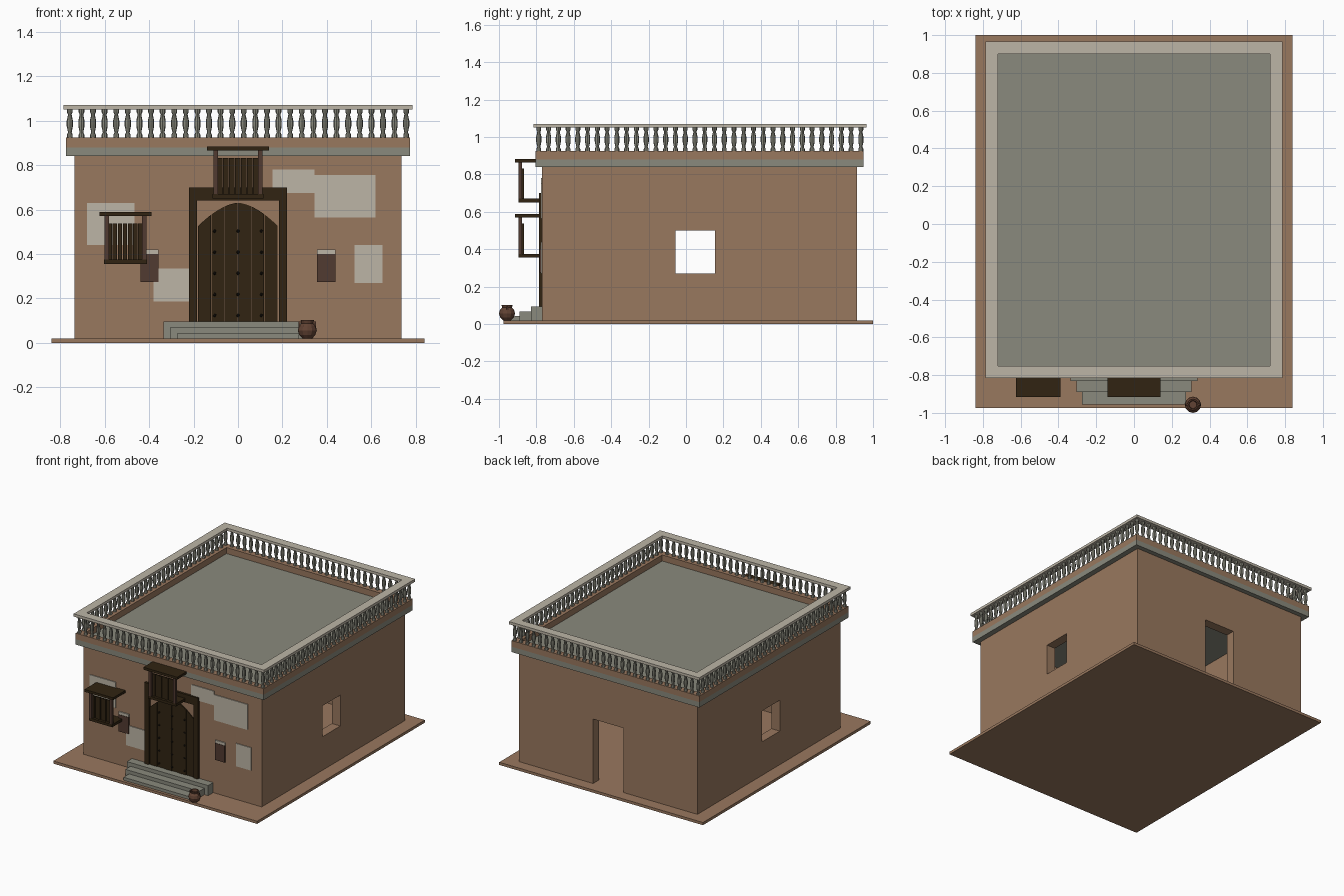
import bpy
import bmesh
from math import sin, cos, pi, radians
from mathutils import Matrix, Vector

cube = bpy.data.objects.get("Cube")
if cube:
    bpy.data.objects.remove(cube, do_unlink=True)


def material(name, srgb):
    """Flat material from a display colour, stored as linear values."""
    color = [((c + 0.055) / 1.055) ** 2.4 for c in srgb] + [1.0]
    mat = bpy.data.materials.new(name)
    mat.use_nodes = True
    mat.diffuse_color = color
    shader = mat.node_tree.nodes["Principled BSDF"]
    shader.inputs["Base Color"].default_value = color
    shader.inputs["Roughness"].default_value = 0.9
    return mat


CLAY = material("clay plaster", (0.60, 0.47, 0.37))
STONE = material("grey stone", (0.54, 0.54, 0.49))
PALE = material("pale plaster", (0.74, 0.71, 0.65))
WOOD = material("dark wood", (0.19, 0.14, 0.07))
POST = material("red brown wood", (0.32, 0.23, 0.19))
POT = material("terracotta", (0.38, 0.26, 0.20))
IRON = material("black iron", (0.09, 0.07, 0.05))


def finish(name, bm, mat, smooth=False):
    bmesh.ops.recalc_face_normals(bm, faces=bm.faces[:])
    mesh = bpy.data.meshes.new(name)
    bm.to_mesh(mesh)
    bm.free()
    mesh.materials.append(mat)
    obj = bpy.data.objects.new(name, mesh)
    bpy.context.collection.objects.link(obj)
    if smooth:
        bpy.ops.object.select_all(action="DESELECT")
        obj.select_set(True)
        bpy.context.view_layer.objects.active = obj
        bpy.ops.object.shade_smooth_by_angle(angle=radians(40))
    return obj


def add_box(bm, x, y, z):
    """Add a box spanning the three (low, high) ranges."""
    size = [b - a for a, b in (x, y, z)]
    mid = Vector([(a + b) / 2 for a, b in (x, y, z)])
    bmesh.ops.create_cube(bm, size=1, matrix=Matrix.Translation(mid) @ Matrix.Diagonal((*size, 1)))


def boxes(name, mat, *spans):
    bm = bmesh.new()
    for span in spans:
        add_box(bm, *span)
    return finish(name, bm, mat)


def ring(name, mat, x, y, z, width):
    """Rectangular frame lying flat, without overlapping corners."""
    bm = bmesh.new()
    loops = []
    for inset in (0, width):
        for h in z:
            loops.append([bm.verts.new((px, py, h)) for px, py in (
                (x[0] + inset, y[0] + inset), (x[1] - inset, y[0] + inset),
                (x[1] - inset, y[1] - inset), (x[0] + inset, y[1] - inset))])
    order = [loops[0], loops[1], loops[3], loops[2]]
    for a, b in zip(order, order[1:] + order[:1]):
        for i in range(4):
            j = (i + 1) % 4
            bm.faces.new((a[i], a[j], b[j], b[i]))
    return finish(name, bm, mat)


def lathe(bm, profile, center, sides):
    """Turn (radius, height) points around a vertical axis."""
    cx, cy, cz = center
    rows = [[bm.verts.new((cx + r * cos(2 * pi * i / sides), cy + r * sin(2 * pi * i / sides), cz + h))
             for i in range(sides)] for r, h in profile]
    for a, b in zip(rows, rows[1:]):
        for i in range(sides):
            j = (i + 1) % sides
            bm.faces.new((a[i], a[j], b[j], b[i]))
    bm.faces.new(rows[0])
    bm.faces.new(rows[-1])


# Ground slab and hollow house walls
boxes("ground_slab", CLAY, ((-0.84, 0.84), (-0.975, 1), (0, 0.02)))
WX, WY = (-0.735, 0.735), (-0.77, 0.915)
walls = boxes("house_walls", CLAY, (WX, WY, (0.02, 0.845)))
openings = {
    "room_cutter": ((-0.665, 0.665), (-0.70, 0.845), (-0.1, 0.95)),
    "window_cutter": ((-1, 1), (-0.055, 0.155), (0.27, 0.50)),
    "back_door_cutter": ((-0.125, 0.125), (0.5, 1.2), (-0.1, 0.50)),
}
bpy.context.view_layer.objects.active = walls
for name, span in openings.items():
    cutter = boxes(name, CLAY, span)
    cutter.hide_render = True
    mod = walls.modifiers.new(name, "BOOLEAN")
    mod.operation = "DIFFERENCE"
    mod.solver = "EXACT"
    mod.object = cutter
    bpy.ops.object.modifier_apply(modifier=name)
    bpy.data.objects.remove(cutter, do_unlink=True)

# Roof, cornice and parapet curb
CX, CY = (-0.775, 0.775), (-0.805, 0.95)
boxes("roof_cornice", STONE, (CX, CY, (0.84, 0.88)))
ring("parapet_curb", CLAY, CX, CY, (0.88, 0.925), 0.05)
ring("balustrade_rail", PALE, (-0.785, 0.785), (-0.815, 0.965), (1.05, 1.07), 0.064)

# Turned balusters on all four sides
BALUSTER = [(0.013, 0), (0.013, 0.012), (0.008, 0.022), (0.014, 0.05), (0.014, 0.075),
            (0.008, 0.103), (0.013, 0.113), (0.013, 0.125)]
bm = bmesh.new()
bx, by0, by1 = 0.757, -0.787, 0.935
across, along = 29, 33
for i in range(across + 1):
    for y in (by0, by1):
        lathe(bm, BALUSTER, (-bx + 2 * bx * i / across, y, 0.925), 8)
for i in range(1, along):
    for x in (-bx, bx):
        lathe(bm, BALUSTER, (x, by0 + (by1 - by0) * i / along, 0.925), 8)
finish("balusters", bm, STONE, smooth=True)

# Entrance steps, widest at the top
for name, half, front, top in (("top_step", 0.335, -0.83, 0.095), ("middle_step", 0.305, -0.89, 0.068),
                               ("bottom_step", 0.275, -0.955, 0.042)):
    boxes(name, STONE, ((-half, half), (front, -0.77), (0.02, top)))

# Door frame
FY = (-0.787, -0.765)
boxes("door_frame", WOOD, ((-0.22, -0.184), FY, (0.095, 0.64)), ((0.184, 0.22), FY, (0.095, 0.64)),
      ((-0.22, 0.22), FY, (0.64, 0.70)))


# Arched door made of planks, reaching through the wall
def arch(x):
    return 0.63 - 0.105 * (abs(x) / 0.18) ** 1.7


bm = bmesh.new()
planks, half = 6, 0.18
for p in range(planks):
    left = -half + 2 * half * p / planks
    right = left + 2 * half / planks - 0.002
    xs = [left + (right - left) * k / 4 for k in range(5)]
    outline = [(left, 0.095), (right, 0.095)] + [(x, arch(x)) for x in reversed(xs)]
    front = -0.776 if p % 2 else -0.779
    near = [bm.verts.new((x, front, z)) for x, z in outline]
    far = [bm.verts.new((x, -0.695, z)) for x, z in outline]
    bm.faces.new(near)
    bm.faces.new(far)
    for i in range(len(near)):
        j = (i + 1) % len(near)
        bm.faces.new((near[i], near[j], far[j], far[i]))
finish("arched_door", bm, WOOD)

# Iron door studs
bm = bmesh.new()
for x in (-0.105, 0, 0.105):
    for row in range(5):
        spot = Matrix.Translation((x, -0.778, 0.123 + 0.095 * row))
        bmesh.ops.create_icosphere(bm, subdivisions=1, radius=0.008, matrix=spot)
finish("door_studs", bm, IRON)


# Slatted wooden balconies
def balcony(side, x, z):
    boxes(side + "_balcony_boards", WOOD,
          ((x - 0.14 * S, x + 0.14 * S), (-0.915, -0.77), (z + 0.215, z + 0.233)),
          ((x - 0.115 * S, x + 0.115 * S), (-0.895, -0.77), (z, z + 0.02)))
    boxes(side + "_balcony_posts", POST, *[
        ((x + s * 0.1 * S - 0.01, x + s * 0.1 * S + 0.01), (-0.895, -0.878), (z + 0.02, z + 0.215))
        for s in (-1, 1)])
    slats = []
    count, width = 7, 0.19 * S
    for i in range(count):
        left = x - width / 2 + width * i / count
        front = -0.879 + 0.004 * (i % 2)
        slats.append(((left, left + width / count - 0.003), (front, -0.867), (z + 0.02, z + 0.183)))
    boxes(side + "_balcony_slats", WOOD, *slats)


S = 1.0
balcony("centre", 0, 0.65)
S = 0.84
balcony("right", -0.507, 0.355)

# Worn plaster patches on the front wall
PATCH_Y = (-0.776, -0.768)
boxes("plaster_patches", PALE, *[(x, PATCH_Y, z) for x, z in (
    ((-0.68, -0.465), (0.44, 0.63)), ((-0.38, -0.22), (0.185, 0.335)), ((0.155, 0.345), (0.675, 0.78)),
    ((0.345, 0.62), (0.565, 0.755)), ((0.525, 0.65), (0.27, 0.44)))])

# Small shutters with plaster lintels
for side, x in (("left", 0.397), ("right", -0.398)):
    span = (x - 0.041, x + 0.041)
    boxes(side + "_shutter", POST, (span, (-0.782, -0.768), (0.275, 0.40)))
    boxes(side + "_shutter_lintel", PALE, (span, (-0.779, -0.768), (0.40, 0.42)))

# Clay pot with two handles
bm = bmesh.new()
px, py = 0.312, -0.957
lathe(bm, [(0.022, 0), (0.036, 0.015), (0.043, 0.036), (0.038, 0.055), (0.026, 0.068), (0.03, 0.082),
           (0.023, 0.082), (0.02, 0.066)], (px, py, 0.02), 12)
for s in (-1, 1):
    add_box(bm, sorted((px + s * 0.026, px + s * 0.039)), (py - 0.004, py + 0.004), (0.088, 0.096))
    add_box(bm, sorted((px + s * 0.033, px + s * 0.039)), (py - 0.004, py + 0.004), (0.066, 0.088))
finish("clay_pot", bm, POT)
